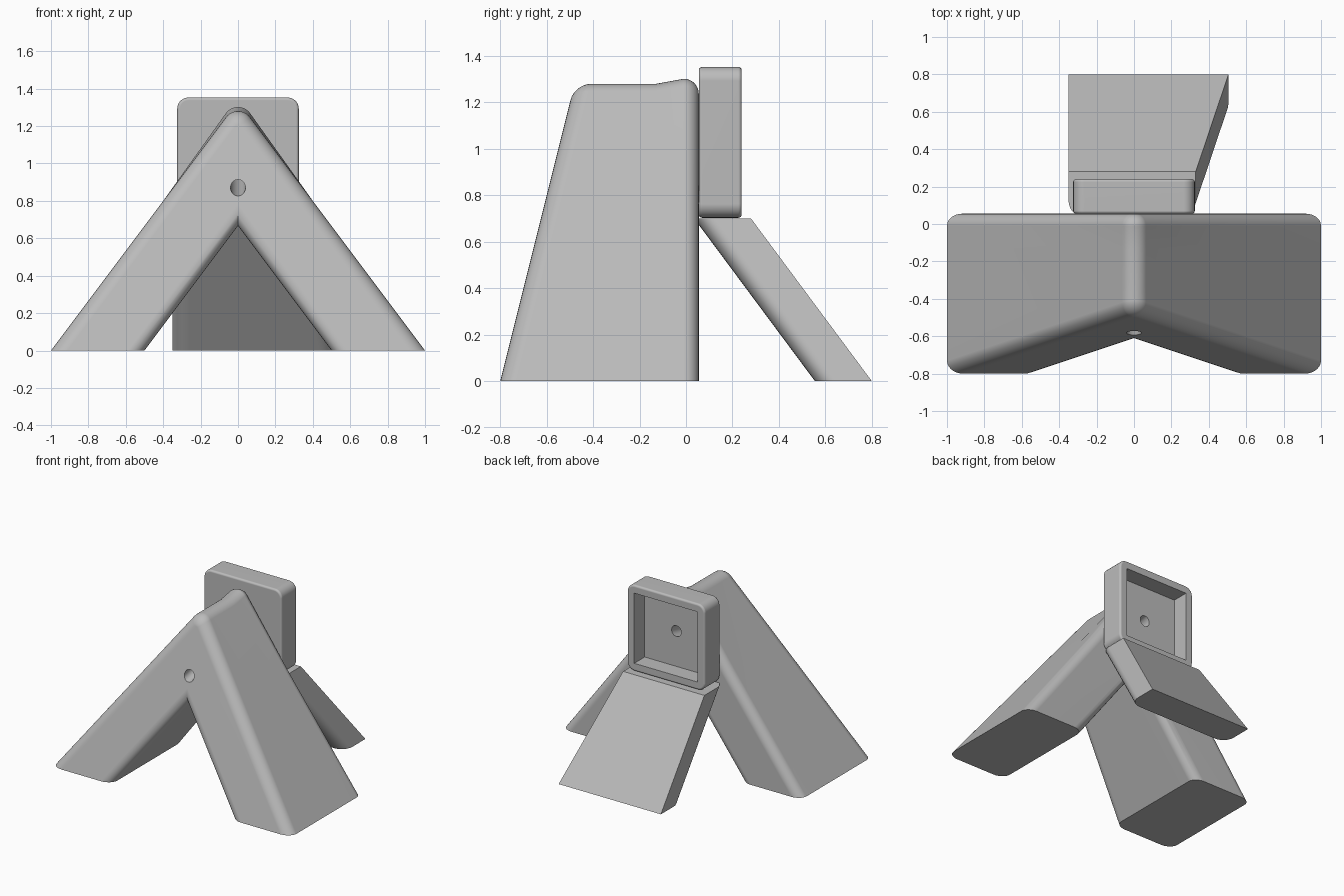
import bpy, bmesh, math
from mathutils import Vector

if "Cube" in bpy.data.objects:
    bpy.data.objects.remove(bpy.data.objects["Cube"])

grey = bpy.data.materials.new("light_grey")
grey.use_nodes = True
COLOUR = (0.5, 0.5, 0.5, 1)
grey.diffuse_color = COLOUR
grey.node_tree.nodes["Principled BSDF"].inputs["Base Color"].default_value = COLOUR


def finish(name, bm):
    bmesh.ops.recalc_face_normals(bm, faces=bm.faces)
    mesh = bpy.data.meshes.new(name)
    bm.to_mesh(mesh)
    bm.free()
    mesh.materials.append(grey)
    obj = bpy.data.objects.new(name, mesh)
    bpy.context.collection.objects.link(obj)
    return obj


def activate(obj):
    bpy.ops.object.select_all(action='DESELECT')
    obj.select_set(True)
    bpy.context.view_layer.objects.active = obj


def loft(name, rings):
    bm = bmesh.new()
    loops = [[bm.verts.new(p) for p in ring] for ring in rings]
    n = len(loops[0])
    for a, b in zip(loops, loops[1:]):
        for i in range(n):
            j = (i + 1) % n
            bm.faces.new((a[i], a[j], b[j], b[i]))
    bm.faces.new(loops[0])
    bm.faces.new(loops[-1])
    return finish(name, bm)


def block(name, lo, hi):
    bm = bmesh.new()
    bmesh.ops.create_cube(bm, size=1)
    for v in bm.verts:
        v.co = [l + (c + 0.5) * (h - l) for c, l, h in zip(v.co, lo, hi)]
    return bm


def cut(obj, cutter):
    mod = obj.modifiers.new("cut", 'BOOLEAN')
    mod.operation, mod.solver, mod.object = 'DIFFERENCE', 'EXACT', cutter
    cutter.hide_render = True
    activate(obj)
    bpy.ops.object.modifier_apply(modifier=mod.name)


def smooth(obj):
    activate(obj)
    bpy.ops.object.shade_smooth_by_angle(angle=math.radians(35))
    mod = obj.modifiers.new("flat_normals", 'WEIGHTED_NORMAL')
    mod.keep_sharp = True


# Twin front legs: an arch outline lofted from the sloping front to the back
LEAN = math.atan2(3, 4)          # half angle of the ridge
RIDGE = 0.08


def arch(inset, lift):
    r = RIDGE - inset
    centre = 4 / 3 - RIDGE / math.sin(LEAN) + lift
    foot = 1 - inset * 1.25
    inner = 0.5 + inset * 1.25
    side = 0.4 - inset * 0.8
    side_z = 0.8 - inset * 0.6
    pts = [(foot, 0), (side, side_z)]
    for i in range(11):
        a = LEAN + (math.pi - 2 * LEAN) * i / 10
        pts.append((r * math.cos(a), centre + r * math.sin(a)))
    pts += [(-side, side_z), (-foot, 0), (-inner, 0), (0, inner * 4 / 3), (inner, 0)]
    return pts


STEPS = 7
FRONT_R, BACK_R, BACK = 0.07, 0.065, 0.055
rings = []
for i in range(STEPS + 1):
    a = math.pi / 2 * i / STEPS
    y = -0.8 + FRONT_R * (1 - math.sin(a))
    y = -0.8 + FRONT_R * (1 - math.cos(a))
    rings.append([(x, y + z / 4, z) for x, z in arch(FRONT_R * (1 - math.sin(a)), 0)])
rings.append([(x, -0.13, z) for x, z in arch(0, 0)])
for i in range(STEPS + 1):
    a = math.pi / 2 * i / STEPS
    y = BACK - BACK_R * (1 - math.sin(a))
    rings.append([(x, y, z) for x, z in arch(BACK_R * (1 - math.cos(a)), 0.022)])
front_legs = loft("front_legs", rings)


# Rear leg: sheared loft with rounded lower corners
def leg_ring(right, y0, z):
    left, r, depth = -0.35, 0.09, 0.245
    pts = [(right, y0 + depth, z), (left, y0 + depth, z)]
    for cx, start in ((left + r, math.pi), (right - r, 1.5 * math.pi)):
        for i in range(STEPS + 1):
            a = start + math.pi / 2 * i / STEPS
            pts.append((cx + r * math.cos(a), y0 + r + r * math.sin(a), z))
    return pts


rear_leg = loft("rear_leg", [leg_ring(0.505, 0.555, 0), leg_ring(0.33, 0.035, 0.7)])

# Open tray on the back: rounded block with a pocket
bm = block("tray", (-0.325, 0.055, 0.703), (0.325, 0.24, 1.353))
corners = [e for e in bm.edges if abs(e.verts[0].co.y - e.verts[1].co.y) > 0.1]
bmesh.ops.bevel(bm, geom=corners, offset=0.06, segments=6, profile=0.5, affect='EDGES')
rims = [e for e in bm.edges if abs(e.verts[0].co.y - e.verts[1].co.y) < 0.01]
bmesh.ops.bevel(bm, geom=rims, offset=0.015, segments=4, profile=0.5, affect='EDGES')
tray = finish("tray", bm)
pocket = finish("pocket_cutter", block("pocket", (-0.265, 0.115, 0.763), (0.265, 0.4, 1.293)))
cut(tray, pocket)

# Bolt hole rising from the front face into the tray
start, end = Vector((0, -0.583, 0.87)), Vector((0, 0.115, 1.03))
axis = end - start
bm = bmesh.new()
bmesh.ops.create_cone(bm, cap_ends=True, segments=32, radius1=0.04, radius2=0.04, depth=axis.length + 0.3)
bm.transform(axis.to_track_quat('Z', 'Y').to_matrix().to_4x4())
bmesh.ops.translate(bm, verts=bm.verts, vec=(start + end) / 2)
hole = finish("hole_cutter", bm)
cut(front_legs, hole)
cut(tray, hole)

for cutter in (pocket, hole):
    bpy.data.objects.remove(cutter)
for part in (front_legs, rear_leg, tray):
    smooth(part)
